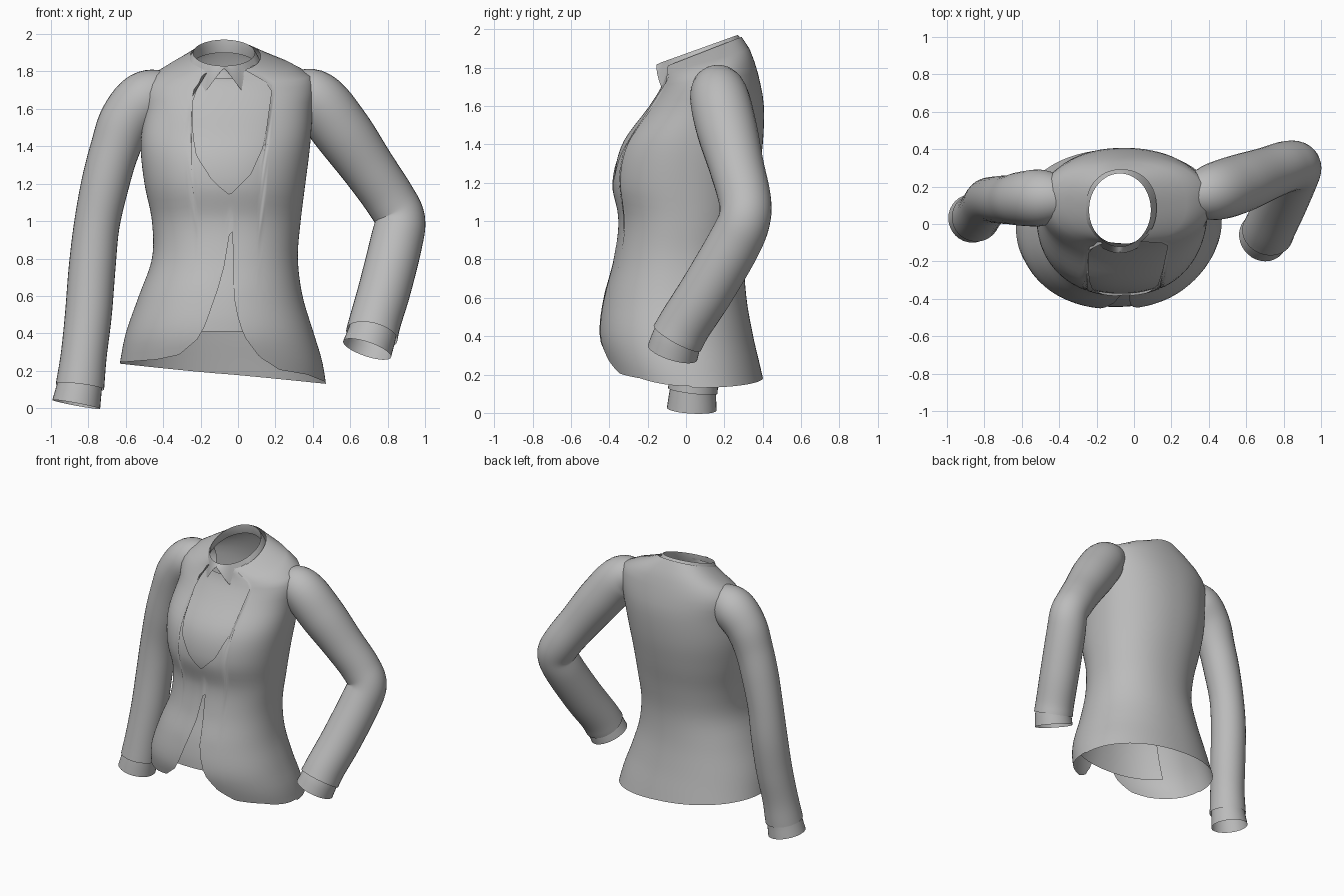
import bpy, bmesh, math
from mathutils import Vector

cube = bpy.data.objects.get("Cube")
if cube:
    bpy.data.objects.remove(cube, do_unlink=True)

cloth = bpy.data.materials.new("grey_cloth")
cloth.use_nodes = True
cloth.diffuse_color = (0.5, 0.5, 0.5, 1)
cloth.node_tree.nodes["Principled BSDF"].inputs["Base Color"].default_value = (0.5, 0.5, 0.5, 1)


def linear(table, x):
    """Straight-line lookup in a table of pairs."""
    if x <= table[0][0]:
        return table[0][1]
    for (a, p), (b, q) in zip(table, table[1:]):
        if x <= b:
            return p + (q - p) * (x - a) / (b - a)
    return table[-1][1]


def smooth(keys, rows, t):
    """Smooth curve through rows placed at increasing keys."""
    i = 0
    while i < len(keys) - 2 and t > keys[i + 1]:
        i += 1
    h = keys[i + 1] - keys[i]
    u = (t - keys[i]) / h

    def slope(k, c):
        a, b = max(k - 1, 0), min(k + 1, len(keys) - 1)
        return (rows[b][c] - rows[a][c]) / (keys[b] - keys[a])

    out = []
    for c in range(len(rows[0])):
        p, q = rows[i][c], rows[i + 1][c]
        m, n = slope(i, c) * h, slope(i + 1, c) * h
        out.append(p + u * m + u * u * (3 * (q - p) - 2 * m - n)
                   + u ** 3 * (2 * (p - q) + m + n))
    return out


def grid_object(name, columns, closed):
    """Skin a list of equally long point columns."""
    bm = bmesh.new()
    verts = [[bm.verts.new(p) for p in col] for col in columns]
    count = len(verts)
    for i in range(count if closed else count - 1):
        a, b = verts[i], verts[(i + 1) % count]
        for j in range(len(a) - 1):
            bm.faces.new((a[j], b[j], b[j + 1], a[j + 1]))
    bmesh.ops.recalc_face_normals(bm, faces=bm.faces[:])
    mesh = bpy.data.meshes.new(name)
    bm.to_mesh(mesh)
    bm.free()
    mesh.materials.append(cloth)
    obj = bpy.data.objects.new(name, mesh)
    bpy.context.collection.objects.link(obj)
    for o in bpy.context.selected_objects:
        o.select_set(False)
    obj.select_set(True)
    bpy.context.view_layer.objects.active = obj
    bpy.ops.object.shade_smooth_by_angle(angle=math.radians(50))
    return obj


# Body rings: height, x range, y range, backward tilt
RINGS = [
    (0.10, -0.655, 0.475, -0.36, 0.42, 0),
    (0.25, -0.63, 0.45, -0.42, 0.385, 0),
    (0.40, -0.60, 0.405, -0.455, 0.35, 0),
    (0.60, -0.53, 0.345, -0.43, 0.315, 0),
    (0.80, -0.46, 0.32, -0.375, 0.305, 0),
    (1.00, -0.46, 0.335, -0.35, 0.33, 0),
    (1.20, -0.50, 0.36, -0.385, 0.37, 0),
    (1.40, -0.52, 0.385, -0.345, 0.40, 0),
    (1.60, -0.50, 0.40, -0.21, 0.405, 0.01),
    (1.72, -0.50, 0.41, -0.145, 0.38, 0.03),
    (1.80, -0.43, 0.37, -0.12, 0.35, 0.05),
    (1.85, -0.32, 0.22, -0.115, 0.32, 0.07),
    (1.88, -0.255, 0.12, -0.12, 0.29, 0.08),
]
LEVELS = [r[0] for r in RINGS]


def body_point(angle, level, inset=0):
    """Angle zero is the front middle, positive toward +x."""
    _, x0, x1, yf, yb, tilt = smooth(LEVELS, RINGS, level)
    s, c = math.sin(angle), math.cos(angle)
    s = math.copysign(abs(s) ** 0.92, s)
    c = math.copysign(abs(c) ** 0.92, c)
    return ((x0 + x1) / 2 + ((x1 - x0) / 2 - inset) * s,
            (yf + yb) / 2 - ((yb - yf) / 2 - inset) * c,
            level - tilt * c)


# Jacket: cutaway front hem and deep rounded neckline
HEM = [(-0.63, 0.245), (-0.42, 0.26), (-0.3, 0.285), (-0.2, 0.37), (-0.16, 0.45),
       (-0.1, 0.66), (-0.06, 1.03), (-0.04, 0.8), (-0.01, 0.55), (0.03, 0.39),
       (0.1, 0.275), (0.2, 0.205), (0.35, 0.18), (0.45, 0.14)]
NECKLINE = [(-0.26, 1.88), (-0.245, 1.72), (-0.24, 1.55), (-0.2, 1.35), (-0.12, 1.22),
            (-0.04, 1.14), (0.07, 1.25), (0.13, 1.4), (0.147, 1.6), (0.15, 1.72), (0.165, 1.88)]
jacket = []
for i in range(180):
    a = math.radians(2 * i)
    s = math.sin(a)
    low = -0.09 + 0.54 * s
    front = math.cos(a) > 0
    bottom = linear(HEM, low) if front else 0.175 - 0.1 * low
    top = linear(NECKLINE, -0.06 + 0.455 * s) if front else 1.88
    jacket.append([body_point(a, bottom + (top - bottom) * j / 36) for j in range(37)])
grid_object("jacket_body", jacket, True)

# Shirt front under the jacket
shirt = []
for i in range(-28, 29):
    a = math.radians(2 * i)
    shirt.append([body_point(a, 0.41 + 1.47 * j / 32, 0.012) for j in range(33)])
grid_object("shirt_front", shirt, False)

# Shirt collar: upright stand and folded leaf with two points
DROP = [(0, 0.015), (5, 0.03), (31, 0.155), (70, 0.06), (180, 0.05)]


def neck_point(angle, out, drop):
    s, c = math.sin(angle), math.cos(angle)
    return (-0.075 + (0.165 + out) * s, 0.075 - (0.195 + out) * c, 1.9 - 0.07 * c - drop)


stand, leaf = [], []
for i in range(-180, 180, 3):
    a = math.radians(i)
    drop = linear(DROP, abs(i))
    stand.append([neck_point(a, 0.01, 0.07), neck_point(a, 0, 0.03), neck_point(a, 0, 0)])
    leaf.append([neck_point(a, 0, 0), neck_point(a, 0.012, drop * 0.3),
                 neck_point(a, 0.035, drop)])
grid_object("collar_stand", stand, True)
grid_object("collar_leaf", leaf, True)


def tube(name, path, steps=6, sides=32):
    """Open sleeve along a path of x, y, z, radius."""
    keys = list(range(len(path)))
    total = steps * (len(path) - 1)
    samples = [smooth(keys, path, k / steps) for k in range(total + 1)]
    rings = []
    for k, smp in enumerate(samples):
        ahead = Vector(samples[min(k + 1, total)][:3])
        behind = Vector(samples[max(k - 1, 0)][:3])
        along = (ahead - behind).normalized()
        side = Vector((0, 1, 0)).cross(along).normalized()
        depth = along.cross(side)
        rings.append([Vector(smp[:3]) + smp[3] * (side * math.cos(t) + depth * math.sin(t))
                      for t in (2 * math.pi * n / sides for n in range(sides))])
    return grid_object(name, [list(col) for col in zip(*rings)], True)


# Straight right sleeve
tube("right_sleeve", [
    (-0.36, 0.14, 1.70, 0.11), (-0.49, 0.14, 1.655, 0.15), (-0.595, 0.135, 1.54, 0.145),
    (-0.66, 0.13, 1.38, 0.132), (-0.71, 0.13, 1.20, 0.128), (-0.755, 0.13, 0.98, 0.122),
    (-0.78, 0.12, 0.75, 0.125), (-0.80, 0.09, 0.50, 0.125), (-0.825, 0.055, 0.28, 0.123),
    (-0.845, 0.035, 0.115, 0.13)])
tube("right_cuff", [(-0.835, 0.045, 0.18, 0.115), (-0.85, 0.035, 0.10, 0.122),
                    (-0.865, 0.03, 0.02, 0.13)], 3)

# Bent left sleeve
tube("left_sleeve", [
    (0.27, 0.16, 1.70, 0.10), (0.41, 0.17, 1.66, 0.15), (0.55, 0.21, 1.49, 0.158),
    (0.70, 0.265, 1.28, 0.143), (0.81, 0.305, 1.12, 0.137), (0.865, 0.305, 1.01, 0.135),
    (0.845, 0.25, 0.88, 0.14), (0.785, 0.11, 0.64, 0.14), (0.735, 0.0, 0.47, 0.138),
    (0.715, -0.045, 0.39, 0.14)])
tube("left_cuff", [(0.73, -0.01, 0.45, 0.125), (0.715, -0.045, 0.39, 0.13),
                   (0.69, -0.07, 0.315, 0.135)], 3)
